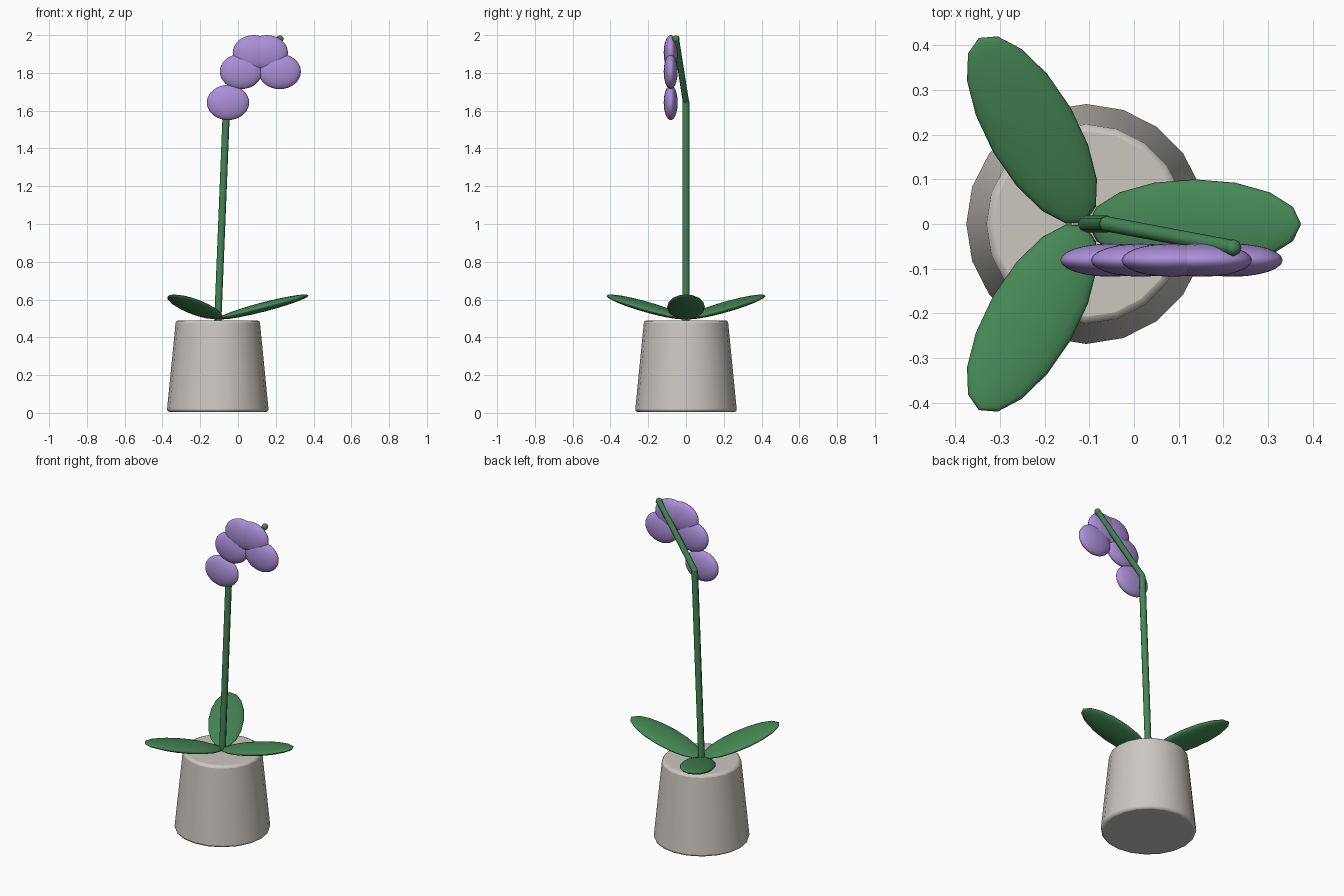
import bpy
from math import radians, cos, sin
from mathutils import Vector

cube = bpy.data.objects.get("Cube")
if cube:
    bpy.data.objects.remove(cube, do_unlink=True)


def material(name, rgb):
    m = bpy.data.materials.new(name)
    m.use_nodes = True
    m.diffuse_color = (*rgb, 1)
    m.node_tree.nodes["Principled BSDF"].inputs["Base Color"].default_value = (*rgb, 1)
    return m


GREY = material("warm grey", (0.60, 0.57, 0.53))
GREEN = material("leaf green", (0.06, 0.24, 0.09))
PURPLE = material("petal purple", (0.41, 0.28, 0.69))


def finish(name, mat, angle=40):
    ob = bpy.context.object
    ob.name = name
    ob.data.materials.append(mat)
    bpy.ops.object.shade_smooth_by_angle(angle=radians(angle))
    return ob


def ellipsoid(name, mat, centre, size, rotation=(0, 0, 0), segments=16, rings=10):
    bpy.ops.mesh.primitive_uv_sphere_add(segments=segments, ring_count=rings, radius=1,
                                         location=centre, rotation=rotation)
    bpy.context.object.scale = size
    return finish(name, mat, 60)


def rod(name, mat, start, end, radius):
    a, b = Vector(start), Vector(end)
    bpy.ops.mesh.primitive_cylinder_add(
        vertices=8, radius=radius, depth=(b - a).length, location=(a + b) / 2,
        rotation=(b - a).to_track_quat('Z', 'Y').to_euler())
    return finish(name, mat, 50)


POT_X = -0.107

# Tapered pot with softened rims
bpy.ops.mesh.primitive_cone_add(vertices=20, radius1=0.27, radius2=0.222, depth=0.485,
                                location=(POT_X, 0, 0.2475))
pot = bpy.context.object
bevel = pot.modifiers.new("rim", 'BEVEL')
bevel.width = 0.014
bevel.segments = 2
bevel.limit_method = 'ANGLE'
bevel.angle_limit = radians(50)
finish("pot", GREY)

# Three leaves around the stem, tips raised
for i in range(3):
    turn = radians(120 * i)
    ellipsoid(f"leaf_{i + 1}", GREEN,
              (POT_X + 0.243 * cos(turn), 0.243 * sin(turn), 0.561),
              (0.246, 0.1, 0.025), (0, radians(-14.5), turn))

# Stem, leaning tip and end bud
JOINT = (-0.06, 0, 1.645)
TIP = (0.222, -0.053, 1.98)
rod("stem", GREEN, (POT_X, 0, 0.485), JOINT, 0.019)
rod("stem_tip", GREEN, JOINT, TIP, 0.017)
ellipsoid("stem_joint", GREEN, JOINT, (0.018,) * 3, segments=8, rings=6)
ellipsoid("end_bud", GREEN, TIP, (0.019,) * 3, segments=8, rings=6)

# Arching row of flat blossoms
for i, z in enumerate((1.643, 1.807, 1.907, 1.907, 1.807)):
    ellipsoid(f"blossom_{i + 1}", PURPLE, (-0.053 + 0.0685 * i, -0.081, z),
              (0.112, 0.037, 0.093), segments=24, rings=16)
